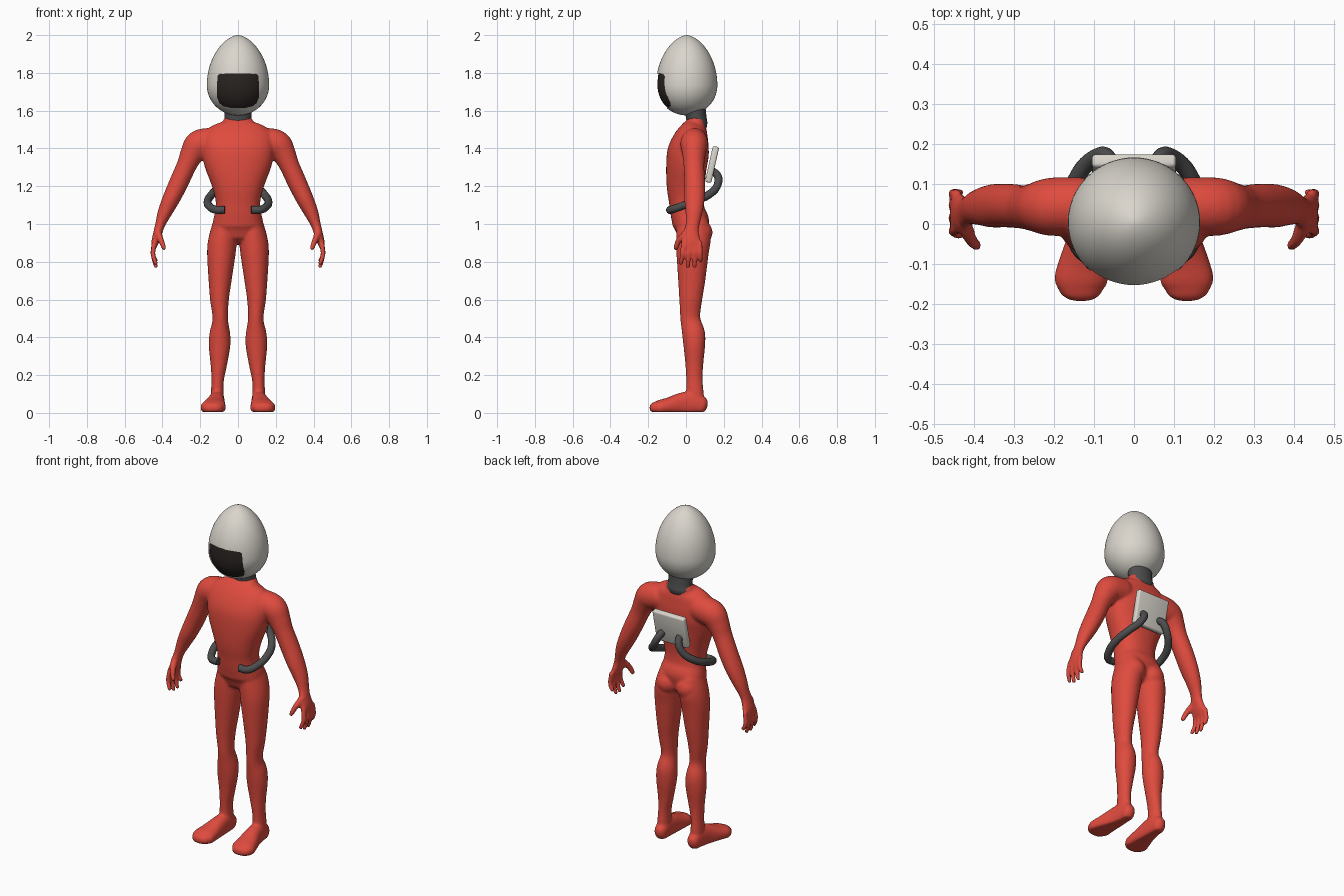
import bpy, bmesh, math
from mathutils import Vector, Matrix

if "Cube" in bpy.data.objects:
    bpy.data.objects.remove(bpy.data.objects["Cube"])


def material(name, rgb):
    m = bpy.data.materials.new(name)
    m.diffuse_color = (*rgb, 1)
    m.use_nodes = True
    m.node_tree.nodes["Principled BSDF"].inputs["Base Color"].default_value = m.diffuse_color
    return m


RED = material("suit red", (0.74, 0.07, 0.048))
WHITE = material("shell white", (0.70, 0.67, 0.61))
DARK = material("visor black", (0.022, 0.017, 0.015))
GREY = material("rubber grey", (0.075, 0.075, 0.078))


def make_object(name, bm, mat):
    bmesh.ops.recalc_face_normals(bm, faces=bm.faces)
    me = bpy.data.meshes.new(name)
    bm.to_mesh(me)
    bm.free()
    me.materials.append(mat)
    ob = bpy.data.objects.new(name, me)
    bpy.context.collection.objects.link(ob)
    return ob


def finish(ob, angle=40):
    """Apply the modifiers and shade smooth."""
    bpy.ops.object.select_all(action='DESELECT')
    ob.select_set(True)
    bpy.context.view_layer.objects.active = ob
    for m in list(ob.modifiers):
        bpy.ops.object.modifier_apply(modifier=m.name)
    bpy.ops.object.shade_smooth_by_angle(angle=math.radians(angle))


def spline(rows, steps=5):
    """Catmull-Rom interpolation of equal-length rows."""
    p = [rows[0]] + list(rows) + [rows[-1]]
    out = []
    for i in range(1, len(p) - 2):
        for k in range(steps):
            t = k / steps
            out.append([0.5 * (2 * b + (c - a) * t + (2 * a - 5 * b + 4 * c - d) * t * t
                               + (3 * b - a - 3 * c + d) * t ** 3)
                        for a, b, c, d in zip(*p[i - 1:i + 3])])
    return out + [list(rows[-1])]


def tube(bm, rows, side=1, ref=(0, 1, 0), power=2.0, n=24):
    """Loft rows of (x, y, z, half width, half depth) with round ends."""
    rows = spline([(r[0] * side, *r[1:]) for r in rows])
    pts = [Vector(r[:3]) for r in rows]
    data = []
    last = len(rows) - 1
    for i, r in enumerate(rows):
        t = (pts[min(i + 1, last)] - pts[max(i - 1, 0)]).normalized()
        data.append((pts[i], t, r[3], r[4]))

    def cap(d, sign):
        c, t, a, b = d
        h = min(a, b) * 0.9
        return [(c + t * sign * h * math.sin(q), t, a * math.cos(q), b * math.cos(q))
                for q in (0.5, 1.0, 1.45)]

    data = cap(data[0], -1)[::-1] + data + cap(data[-1], 1)
    rings = []
    for c, t, a, b in data:
        u = Vector(ref).cross(t).normalized()
        v = t.cross(u)
        ring = []
        for k in range(n):
            q = 2 * math.pi * k / n
            cq, sq = math.cos(q), math.sin(q)
            e = 2 / power
            p = c + u * a * math.copysign(abs(cq) ** e, cq) + v * b * math.copysign(abs(sq) ** e, sq)
            p.z = max(p.z, 0.004)
            ring.append(bm.verts.new(p))
        rings.append(ring)
    for r0, r1 in zip(rings, rings[1:]):
        for k in range(n):
            bm.faces.new((r0[k], r0[(k + 1) % n], r1[(k + 1) % n], r1[k]))
    bm.faces.new(rings[0])
    bm.faces.new(rings[-1])


# Suit body: overlapping lofts fused by a voxel remesh
bm = bmesh.new()
tube(bm, [(0, .03, .97, .125, .085), (0, .025, 1.01, .133, .098), (0, .010, 1.06, .122, .092),
          (0, .002, 1.12, .118, .092), (0, -.002, 1.2, .138, .100), (0, .002, 1.3, .175, .107),
          (0, .012, 1.38, .192, .110), (0, .028, 1.45, .192, .094), (0, .045, 1.505, .155, .070),
          (0, .055, 1.535, .085, .052)], power=2.3, n=40)
for s in (1, -1):
    # leg
    tube(bm, [(.072, .035, 1.0, .062, .085), (.080, .040, .93, .074, .092), (.088, .035, .85, .076, .086),
              (.095, .030, .7, .061, .072), (.098, .025, .6, .050, .061), (.094, .023, .5, .041, .053),
              (.096, .040, .42, .055, .061), (.098, .044, .35, .057, .057), (.102, .044, .25, .043, .047),
              (.108, .045, .17, .033, .044), (.110, .048, .1, .034, .046), (.110, .05, .05, .034, .046)], s)
    # buttock
    bmesh.ops.create_uvsphere(bm, u_segments=20, v_segments=14, radius=.066, matrix=Matrix.Translation(
        (s * .066, .075, .955)))
    # foot
    tube(bm, [(.109, .082, .04, .036, .048), (.110, .04, .052, .040, .062), (.115, -.02, .048, .046, .060),
              (.125, -.09, .036, .060, .046), (.132, -.14, .028, .067, .040),
              (.133, -.165, .026, .055, .032)], s, ref=(0, 0, 1), power=2.3)
    # arm
    tube(bm, [(.13, .045, 1.435, .075, .072), (.205, .043, 1.42, .078, .073), (.243, .042, 1.37, .064, .062),
              (.272, .042, 1.31, .053, .055), (.315, .046, 1.215, .051, .055), (.355, .045, 1.13, .046, .054),
              (.388, .042, 1.06, .038, .045), (.411, .035, 1.0, .027, .037), (.423, .028, .96, .024, .040),
              (.437, .027, .91, .021, .052), (.444, .031, .885, .016, .052)], s)
    # fingers
    for y0, y1, z1 in ((-.012, -.027, .792), (.018, .010, .775), (.048, .045, .776), (.074, .078, .805)):
        tube(bm, [(.443, y0, .90, .014, .014), (.450, (y0 + y1) / 2, .84, .0135, .0135),
                  (.435, y1, z1, .012, .012)], s, n=12)
    # thumb
    tube(bm, [(.425, .005, .955, .02, .022), (.407, -.038, .912, .016, .017),
              (.392, -.054, .872, .0135, .0135)], s, n=12)
body = make_object("suit_body", bm, RED)
m = body.modifiers.new("fuse", 'REMESH')
m.mode = 'VOXEL'
m.voxel_size = 0.007
m = body.modifiers.new("soften", 'SMOOTH')
m.factor = 0.5
m.iterations = 8
finish(body, 180)

# Neck ring
bm = bmesh.new()
tube(bm, [(0, .058, 1.53, .078, .056), (0, .055, 1.56, .071, .054), (0, .048, 1.61, .074, .056)], n=32)
finish(make_object("neck_ring", bm, GREY))

# Helmet: an egg with a window cut in the front
CY, CZ, RX, RY, LOW, HIGH = .004, 1.735, .165, .162, .16, .265


def egg_power(t):
    return 0.6 if t > 0 else 0.5


bm = bmesh.new()
bmesh.ops.create_uvsphere(bm, u_segments=64, v_segments=48, radius=1)
for v in bm.verts:
    t = v.co.z
    k = max(1 - t * t, 1e-9) ** (egg_power(t) - 0.5)
    v.co = (v.co.x * k * RX, CY + v.co.y * k * RY, CZ + t * (HIGH if t > 0 else LOW))
helmet = make_object("helmet", bm, WHITE)

half = [(0, 1.798), (.06, 1.797), (.098, 1.792), (.108, 1.782), (.112, 1.72), (.110, 1.67),
        (.100, 1.642), (.080, 1.624), (.04, 1.615), (0, 1.613)]
outline = half + [(-x, z) for x, z in half[-2:0:-1]]
bm = bmesh.new()
face = bm.faces.new([bm.verts.new((x, -.3, z)) for x, z in outline])
out = bmesh.ops.extrude_face_region(bm, geom=[face])
bmesh.ops.translate(bm, vec=(0, .235, 0), verts=[g for g in out['geom'] if isinstance(g, bmesh.types.BMVert)])
cutter = make_object("window_cutter", bm, WHITE)
cutter.hide_render = True
m = helmet.modifiers.new("window", 'BOOLEAN')
m.operation = 'DIFFERENCE'
m.object = cutter
finish(helmet, 35)
bpy.data.objects.remove(cutter)

# Visor: a curved patch just inside the window
bm = bmesh.new()
NX, NZ = 24, 20
grid = []
for j in range(NZ + 1):
    z = 1.605 + .2 * j / NZ
    t = (z - CZ) / (HIGH if z > CZ else LOW)
    r = (1 - t * t) ** egg_power(t) * .955
    w = min(.116, RX * r * .93)
    row = []
    for i in range(NX + 1):
        x = w * (2 * i / NX - 1)
        y = CY - RY * math.sqrt(max(r * r - (x / RX) ** 2, 0))
        row.append(bm.verts.new((x, y, z)))
    grid.append(row)
for a, b in zip(grid, grid[1:]):
    for i in range(NX):
        bm.faces.new((a[i], a[i + 1], b[i + 1], b[i]))
visor = make_object("visor", bm, DARK)
if visor.data.polygons[0].normal.y > 0:
    visor.data.flip_normals()
finish(visor, 60)

# Back pack plate, leaning outward at the top
bm = bmesh.new()
bmesh.ops.create_cube(bm, size=1, matrix=Matrix.Translation((0, .138, 1.315)) @ Matrix.Rotation(-.22, 4, 'X')
                      @ Matrix.Diagonal((.21, .034, .195, 1)))
pack = make_object("back_pack", bm, WHITE)
m = pack.modifiers.new("round", 'BEVEL')
m.width = .01
m.segments = 3
finish(pack)

# Hoses from the pack around the waist to the belly
path = [(.055, .13, 1.285), (.066, .166, 1.258), (.095, .166, 1.205), (.14, .12, 1.155),
        (.160, .05, 1.122), (.150, -.03, 1.092), (.115, -.080, 1.075), (.070, -.084, 1.075)]
for s, label in ((1, "left"), (-1, "right")):
    cu = bpy.data.curves.new("hose_" + label, 'CURVE')
    cu.dimensions = '3D'
    cu.bevel_depth = .021
    cu.bevel_resolution = 4
    cu.resolution_u = 8
    cu.use_fill_caps = True
    sp = cu.splines.new('BEZIER')
    sp.bezier_points.add(len(path) - 1)
    for bp, (x, y, z) in zip(sp.bezier_points, path):
        bp.co = (x * s, y, z)
        bp.handle_left_type = bp.handle_right_type = 'AUTO'
    cu.materials.append(GREY)
    bpy.context.collection.objects.link(bpy.data.objects.new("hose_" + label, cu))
